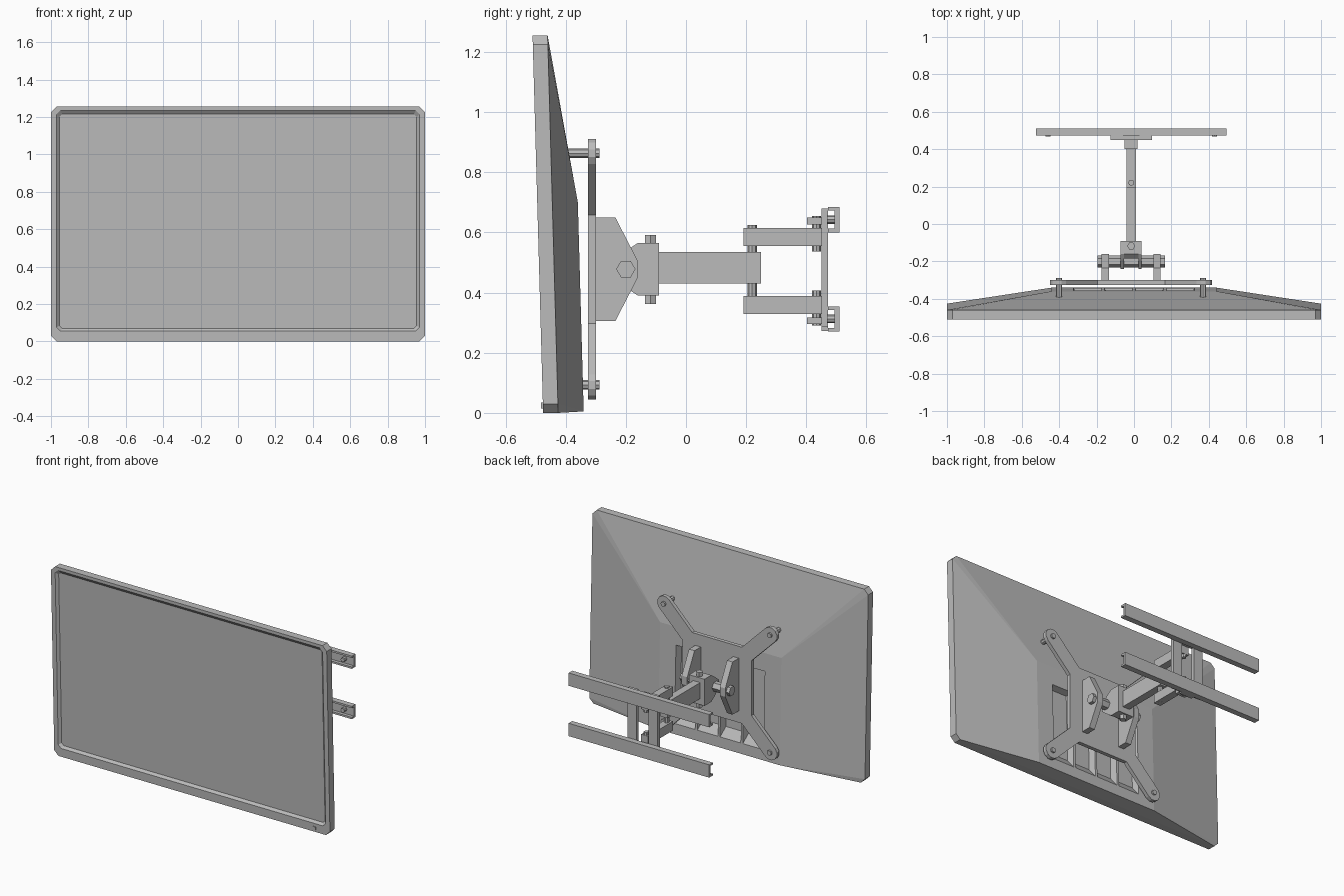
import bpy
import bmesh
from math import cos, sin, radians, pi

if "Cube" in bpy.data.objects:
    bpy.data.objects.remove(bpy.data.objects["Cube"], do_unlink=True)

GREY = (0.5, 0.5, 0.5, 1)
grey = bpy.data.materials.new("plain_grey")
grey.use_nodes = True
grey.diffuse_color = GREY
grey.node_tree.nodes["Principled BSDF"].inputs["Base Color"].default_value = GREY

CX = -0.015      # the wall mount sits slightly off the screen's centre
CZ = 0.478       # height of the mount's axis


def finish(name, bm):
    bmesh.ops.recalc_face_normals(bm, faces=bm.faces)
    mesh = bpy.data.meshes.new(name)
    bm.to_mesh(mesh)
    bm.free()
    mesh.materials.append(grey)
    obj = bpy.data.objects.new(name, mesh)
    bpy.context.collection.objects.link(obj)
    return obj


def add_loft(bm, rings):
    """Skin equal-length rings and cap both ends."""
    loops = [[bm.verts.new(p) for p in ring] for ring in rings]
    n = len(loops[0])
    for a, b in zip(loops, loops[1:]):
        for i in range(n):
            j = (i + 1) % n
            bm.faces.new((a[i], a[j], b[j], b[i]))
    bm.faces.new(loops[0])
    bm.faces.new(loops[-1])


def loft(name, rings):
    bm = bmesh.new()
    add_loft(bm, rings)
    return finish(name, bm)


def prism(name, outline, axis, a, b):
    """Extrude a 2D outline along an axis from a to b."""
    def place(u, v, w):
        return {"x": (w, u, v), "y": (u, w, v), "z": (u, v, w)}[axis]
    return loft(name, [[place(u, v, w) for u, v in outline] for w in (a, b)])


def box(name, x, y, z):
    return prism(name, [(x[0], y[0]), (x[1], y[0]), (x[1], y[1]), (x[0], y[1])], "z", *z)


def rod(name, u, v, r, axis, a, b, sides=6):
    pts = [(u + r * cos(2 * pi * i / sides), v + r * sin(2 * pi * i / sides))
           for i in range(sides)]
    return prism(name, pts, axis, a, b)


# Screen: points are given by depth behind the leaning front plane
def lean(x, d, z):
    return (x, -0.475 + d - 0.028 * z, z)


def ring(hx, z0, z1, c, d):
    pts = [(-hx + c, z0), (hx - c, z0), (hx, z0 + c), (hx, z1 - c),
           (hx - c, z1), (-hx + c, z1), (-hx, z1 - c), (-hx, z0 + c)]
    return [lean(x, d, z) for x, z in pts]


back_rim = ring(1, 0, 1.255, 0.03, 0.05)
loft("screen_panel", [back_rim, ring(1, 0, 1.255, 0.03, 0),
                      ring(0.97, 0.055, 1.235, 0.02, 0),
                      ring(0.955, 0.07, 1.215, 0.015, 0.015)])
loft("power_button", [[lean(x, d, z) for x, z in
                       ((0.88, 0.015), (0.90, 0.015), (0.90, 0.035), (0.88, 0.035))]
                      for d in (-0.006, 0.01)])

# Sloped rear housing
bm = bmesh.new()
plate = [lean(x, 0.135, z) for x in (-0.44, 0.44) for z in (0.005, 0.70)]
for p in back_rim + plate:
    bm.verts.new(p)
bmesh.ops.convex_hull(bm, input=bm.verts)
bmesh.ops.dissolve_limit(bm, angle_limit=radians(1), verts=bm.verts, edges=bm.edges)
housing = finish("rear_housing", bm)

# Ribbed connector recess: four tapered pockets
bm = bmesh.new()
for i in range(4):
    x = -0.2475 + 0.165 * i
    add_loft(bm, [[lean(x + sx * w, d, z) for sx, z in
                   ((-1, z0), (1, z0), (1, z1), (-1, z1))]
                  for d, w, z0, z1 in ((0.095, 0.062, 0.13, 0.57),
                                       (0.145, 0.078, 0.06, 0.585))])
cutter = finish("recess_cutter", bm)
cutter.hide_render = True
cut = housing.modifiers.new("recess", "BOOLEAN")
cut.operation = "DIFFERENCE"
cut.object = cutter
bpy.context.view_layer.objects.active = housing
bpy.ops.object.modifier_apply(modifier=cut.name)
bpy.data.objects.remove(cutter, do_unlink=True)

# Four-armed mounting plate with rounded tips
quarter = [(0.25, 0.18)]
for k in range(7):
    a = radians(-45 + 30 * k)
    quarter.append((0.385 + 0.05 * cos(a), 0.385 + 0.05 * sin(a)))
quarter.append((0.18, 0.25))
outline = []
for _ in range(4):
    outline += [(CX + u, CZ + v) for u, v in quarter]
    quarter = [(-v, u) for u, v in quarter]
prism("mounting_plate", outline, "y", -0.325, -0.30)

for sx in (-1, 1):
    for sz, depth in ((-1, -0.36), (1, -0.395)):
        rod("plate_screw", CX + sx * 0.385, CZ + sz * 0.385, 0.016, "y", depth, -0.288, 8)

# Tilt bracket cheeks and their cross bolt
cheek = [(-0.30, 0.305), (-0.235, 0.305), (-0.16, 0.45),
         (-0.16, 0.505), (-0.235, 0.65), (-0.30, 0.65)]
for sx in (-1, 1):
    x = CX + sx * 0.138
    prism("tilt_cheek", cheek, "x", x - 0.02, x + 0.02)
rod("tilt_bolt", -0.20, CZ, 0.032, "x", CX - 0.18, CX + 0.18)

# Swivel yoke: solid block with two legs reaching the tilt bolt
yoke = [(-0.09, 0.39), (-0.09, 0.565), (-0.16, 0.565), (-0.185, 0.54),
        (-0.185, 0.415), (-0.16, 0.39)]
leg = [(-0.16, 0.39), (-0.16, 0.565), (-0.19, 0.545), (-0.24, 0.505),
       (-0.24, 0.45), (-0.19, 0.41)]
prism("swivel_yoke", yoke, "x", CX - 0.056, CX + 0.056)
for sx in (-1, 1):
    x = CX + sx * 0.047
    prism("yoke_leg", leg, "x", x - 0.009, x + 0.009)
rod("yoke_bolt", CX, -0.118, 0.021, "z", 0.362, 0.592)

# Folding arm: single front link and a pair of rear links
box("front_arm", (CX - 0.025, CX + 0.025), (-0.09, 0.25), (0.43, 0.535))
rod("elbow_bolt", CX, 0.22, 0.016, "z", 0.328, 0.625, 8)

# Rear links, pivots, lugs and wall rails repeat above and below the axis
CW = 0.4775
profile = [(0.472, -0.042), (0.51, -0.042), (0.51, 0.042), (0.472, 0.042),
           (0.472, 0.030), (0.494, 0.030), (0.494, -0.030), (0.472, -0.030)]
for s in (-1, 1):
    def span(a, b):
        return tuple(sorted((CZ - 0.006 + s * a, CZ - 0.006 + s * b)))
    box("rear_arm", (CX - 0.025, CX + 0.025), (0.192, 0.45), span(0.083, 0.143))
    rod("wall_pivot", CX, 0.434, 0.015, "z", *span(0.065, 0.182), 8)
    box("pivot_lug", (CX - 0.035, CX + 0.035), (0.402, 0.455), span(0.155, 0.177))
    box("bracket_bridge", (CX - 0.045, CX + 0.045), (0.45, 0.472), span(0.135, 0.20))
    mid = CW + s * 0.165
    prism("wall_rail", [(y, mid + z) for y, z in profile], "x", CX - 0.51, CX + 0.51)
    for sx in (-1, 1):
        rod("rail_screw", CX + sx * 0.445, mid, 0.014, "y", 0.468, 0.50, 8)
        rod("bracket_screw", CX + sx * 0.078, mid, 0.012, "y", 0.462, 0.50, 8)

# Wall bracket posts
for sx in (-1, 1):
    x = CX + sx * 0.0775
    box("wall_post", (x - 0.0325, x + 0.0325), (0.45, 0.472), (0.285, 0.68))
